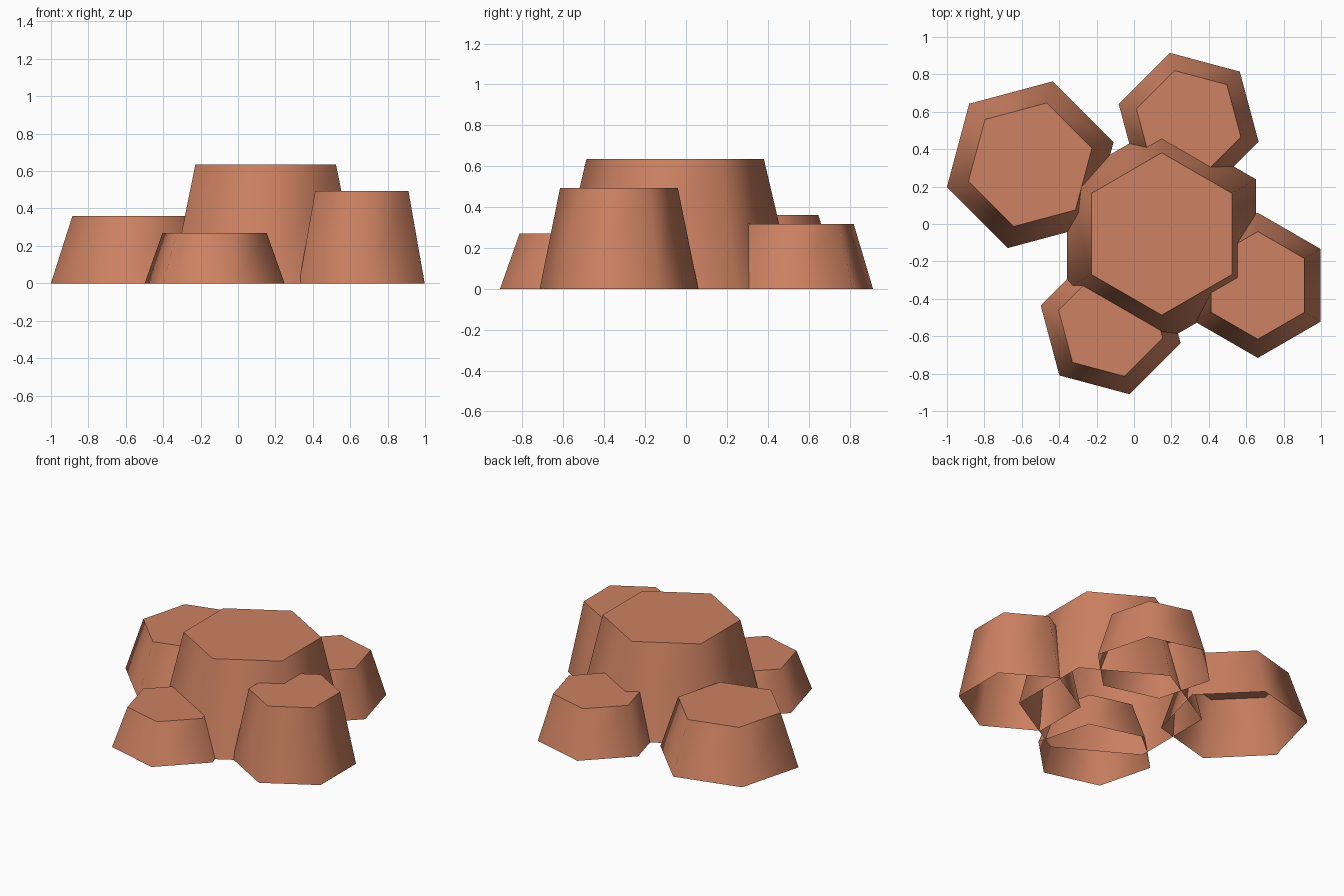
import bpy, bmesh, math

if "Cube" in bpy.data.objects:
    bpy.data.objects.remove(bpy.data.objects["Cube"])

clay = bpy.data.materials.new("terracotta_rock")
clay.diffuse_color = (0.61, 0.22, 0.12, 1)
clay.use_nodes = True
clay.node_tree.nodes["Principled BSDF"].inputs["Base Color"].default_value = clay.diffuse_color


def hex_rock(name, x, y, r_bottom, r_top, height, angle):
    """Tapered six-sided rock column, open underneath, with softly shaded sides."""
    bm = bmesh.new()

    def ring(r, z):
        return [bm.verts.new((r * math.cos(math.radians(angle + 60 * i)),
                              r * math.sin(math.radians(angle + 60 * i)), z))
                for i in range(6)]

    low, high = ring(r_bottom, 0), ring(r_top, height)
    for i in range(6):
        j = (i + 1) % 6
        side = bm.faces.new((low[i], low[j], high[j], high[i]))
        side.smooth = True
    cap = bm.faces.new(high)
    for edge in cap.edges:
        edge.smooth = False  # crisp rim around the flat top
    mesh = bpy.data.meshes.new(name)
    bm.to_mesh(mesh)
    bm.free()
    mesh.materials.append(clay)
    obj = bpy.data.objects.new(name, mesh)
    obj.location = (x, y, 0)
    bpy.context.collection.objects.link(obj)


# name, centre x, centre y, bottom radius, top radius, height, first corner angle
hex_rock("centre_rock", 0.148, -0.053, 0.583, 0.434, 0.635, 30)
hex_rock("back_left_rock", -0.555, 0.317, 0.461, 0.342, 0.36, 15)
hex_rock("back_right_rock", 0.292, 0.541, 0.387, 0.289, 0.318, 45)
hex_rock("right_rock", 0.662, -0.328, 0.388, 0.288, 0.493, 30)
hex_rock("front_left_rock", -0.125, -0.536, 0.387, 0.288, 0.27, 45)
